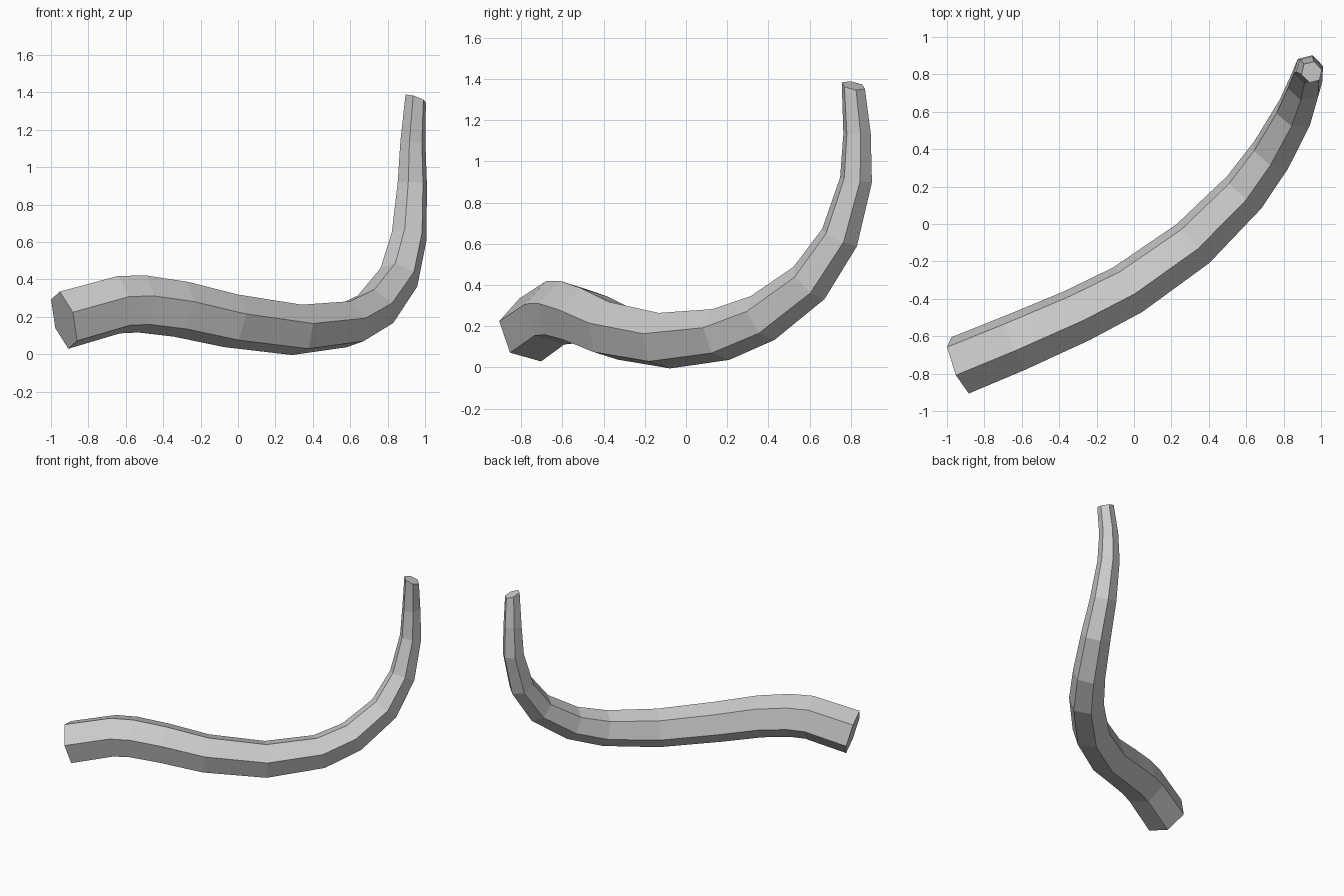
import bpy, bmesh
from math import pi, cos, sin, radians
from mathutils import Vector

if "Cube" in bpy.data.objects:
    bpy.data.objects.remove(bpy.data.objects["Cube"])

# Centre line of the horn: x, y, z, radius
PATH = [
    (-0.93, -0.756, 0.182, 0.163), (-0.635, -0.635, 0.265, 0.160),
    (-0.51, -0.58, 0.268, 0.157), (-0.305, -0.49, 0.24, 0.153),
    (-0.035, -0.352, 0.178, 0.147), (0.315, -0.105, 0.13, 0.140),
    (0.59, 0.17, 0.16, 0.130), (0.735, 0.372, 0.24, 0.121),
    (0.86, 0.597, 0.41, 0.110), (0.915, 0.745, 0.63, 0.097),
    (0.932, 0.825, 0.91, 0.081), (0.935, 0.83, 1.135, 0.069),
    (0.95, 0.812, 1.367, 0.060),
]
SIDES = 6
START_DIR = Vector((0.92, 0.36, 0.26)).normalized()
END_DIR = Vector((0.35, 0.2, 1)).normalized()

pts = [Vector(p[:3]) for p in PATH]


def tangent(i):
    if i == 0:
        return START_DIR
    if i == len(pts) - 1:
        return END_DIR
    a = (pts[i] - pts[i - 1]).normalized()
    b = (pts[i + 1] - pts[i]).normalized()
    return (a + b).normalized()


# Six-sided tapering tube with an untwisted frame
bm = bmesh.new()
rings = []
prev = START_DIR
up = Vector((-0.023, -0.054, 0.158))
for i, p in enumerate(pts):
    t = tangent(i)
    up = prev.rotation_difference(t) @ up
    up = (up - t * up.dot(t)).normalized()
    side = t.cross(up)
    r = PATH[i][3]
    rings.append([bm.verts.new(p + r * (up * cos(k * 2 * pi / SIDES) + side * sin(k * 2 * pi / SIDES)))
                  for k in range(SIDES)])
    prev = t

for a, b in zip(rings, rings[1:]):
    for k in range(SIDES):
        n = (k + 1) % SIDES
        bm.faces.new((a[k], a[n], b[n], b[k]))

# End caps
bm.faces.new(rings[0])
bm.faces.new(rings[-1])
bmesh.ops.recalc_face_normals(bm, faces=bm.faces)

mesh = bpy.data.meshes.new("curved_horn")
bm.to_mesh(mesh)
bm.free()
horn = bpy.data.objects.new("curved_horn", mesh)
bpy.context.collection.objects.link(horn)
